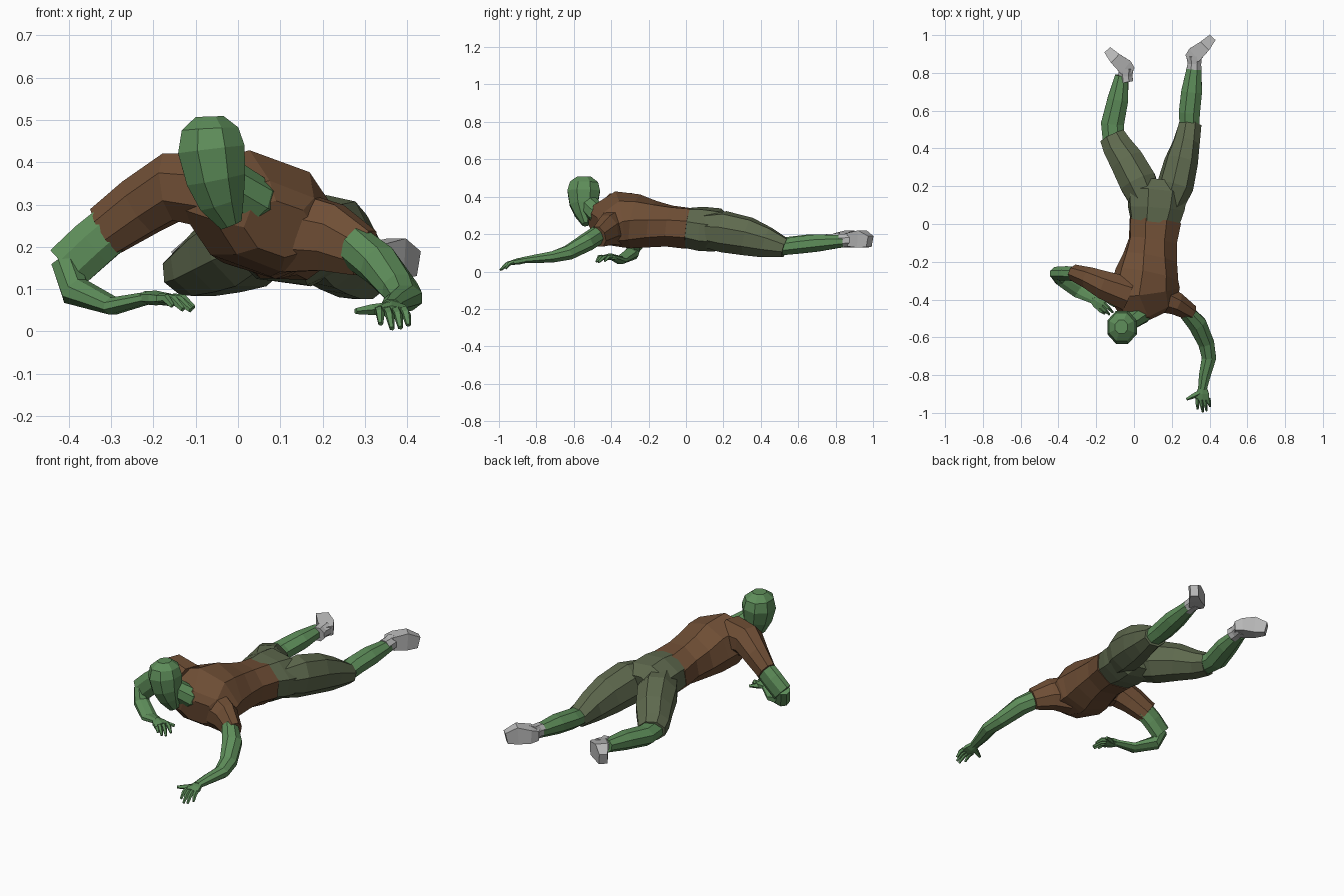
import bpy, bmesh, math
from mathutils import Vector


def material(name, rgb):
    m = bpy.data.materials.new(name)
    m.diffuse_color = (*rgb, 1)
    return m


SKIN = material("green skin", (0.112, 0.27, 0.102))
SHIRT = material("brown shirt", (0.16, 0.077, 0.036))
PANTS = material("olive trousers", (0.113, 0.142, 0.076))
SHOE = material("grey shoe", (0.48, 0.48, 0.48))


def tube(name, mat, stations, up=(0, 0, 1), n=8):
    """Flat-shaded loft. Station: x, y, z, half width, half height, tilt degrees."""
    up = Vector(up)
    pts = [Vector(s[:3]) for s in stations]
    bm = bmesh.new()
    rings = []
    for i, s in enumerate(stations):
        t = (pts[min(i + 1, len(pts) - 1)] - pts[max(i - 1, 0)]).normalized()
        side = t.cross(up).normalized()
        top = side.cross(t)
        a = math.radians(s[5] if len(s) > 5 else 0)
        u = side * math.cos(a) - top * math.sin(a)
        v = top * math.cos(a) + side * math.sin(a)
        k = 1 / math.cos(math.pi / n)
        ring = []
        for j in range(n):
            b = 2 * math.pi * (j + 0.5) / n
            ring.append(bm.verts.new(pts[i] + u * s[3] * k * math.cos(b)
                                     + v * s[4] * k * math.sin(b)))
        rings.append(ring)
    for r, q in zip(rings, rings[1:]):
        for j in range(n):
            bm.faces.new((r[j], r[(j + 1) % n], q[(j + 1) % n], q[j]))
    bm.faces.new(rings[0])
    bm.faces.new(rings[-1])
    bmesh.ops.recalc_face_normals(bm, faces=bm.faces)
    me = bpy.data.meshes.new(name)
    bm.to_mesh(me)
    bm.free()
    me.materials.append(mat)
    ob = bpy.data.objects.new(name, me)
    bpy.context.collection.objects.link(ob)
    return ob


# Torso, tilted so the -x shoulder is higher
tube("shirt_body", SHIRT, [
    (0.10, -0.485, 0.242, 0.09, 0.060, 18),
    (0.088, -0.455, 0.249, 0.150, 0.096, 20),
    (0.052, -0.36, 0.279, 0.184, 0.132, 20),
    (0.068, -0.27, 0.268, 0.160, 0.132, 17),
    (0.085, -0.18, 0.253, 0.138, 0.117, 10),
    (0.10, -0.09, 0.243, 0.124, 0.106, 5),
    (0.113, 0.015, 0.230, 0.135, 0.107, 2)])

# Neck and head
tube("neck", SKIN, [
    (0.06, -0.41, 0.30, 0.06, 0.06),
    (0.035, -0.48, 0.312, 0.052, 0.054),
    (-0.03, -0.52, 0.36, 0.045, 0.05)])
tube("head", SKIN, [
    (-0.016, -0.535, 0.252, 0.026, 0.020),
    (-0.038, -0.542, 0.305, 0.054, 0.052),
    (-0.052, -0.547, 0.36, 0.070, 0.075),
    (-0.063, -0.547, 0.43, 0.079, 0.087),
    (-0.066, -0.545, 0.478, 0.067, 0.075),
    (-0.067, -0.545, 0.508, 0.033, 0.036)], up=(0, -1, 0))

# Sleeves
tube("bent_sleeve", SHIRT, [
    (-0.03, -0.37, 0.328, 0.09, 0.09),
    (-0.155, -0.325, 0.342, 0.075, 0.08),
    (-0.23, -0.29, 0.295, 0.058, 0.07),
    (-0.312, -0.26, 0.238, 0.043, 0.061)])
tube("reaching_sleeve", SHIRT, [
    (0.13, -0.385, 0.235, 0.08, 0.095),
    (0.22, -0.42, 0.222, 0.06, 0.080),
    (0.30, -0.468, 0.185, 0.042, 0.056)])

# Bent arm
tube("bent_upper_arm", SKIN, [
    (-0.285, -0.267, 0.255, 0.037, 0.056),
    (-0.345, -0.262, 0.205, 0.038, 0.058),
    (-0.405, -0.262, 0.15, 0.035, 0.057)])
tube("bent_forearm", SKIN, [
    (-0.408, -0.265, 0.165, 0.034, 0.032),
    (-0.385, -0.29, 0.095, 0.038, 0.034),
    (-0.295, -0.352, 0.06, 0.040, 0.020),
    (-0.21, -0.40, 0.08, 0.024, 0.014)])

# Reaching arm
tube("reaching_arm", SKIN, [
    (0.275, -0.465, 0.20, 0.040, 0.048),
    (0.335, -0.53, 0.157, 0.049, 0.046),
    (0.382, -0.63, 0.10, 0.042, 0.038),
    (0.397, -0.71, 0.079, 0.038, 0.030),
    (0.375, -0.80, 0.068, 0.031, 0.023),
    (0.362, -0.875, 0.06, 0.023, 0.016)])


def hand(name, wrist, knuckles, width, tips, thumb):
    """Palm, four arched fingers spread over the knuckle line, and a thumb."""
    w, k = Vector(wrist), Vector(knuckles)
    side = (k - w).cross(Vector((0, 0, 1))).normalized()
    tube(name + "_palm", SKIN, [(*w, 0.022, 0.014),
                                (*w.lerp(k, 0.5), width * 0.95, 0.015),
                                (*k, width, 0.011)], n=6)
    for i, tip in enumerate(tips):
        start = k + side * width * (i - 1.5) * 0.55 - (k - w) * 0.1
        end = Vector(tip)
        mid = start.lerp(end, 0.5) + Vector((0, 0, 0.010))
        tube(f"{name}_finger_{i + 1}", SKIN, [(*start, 0.010, 0.010),
                                              (*mid, 0.009, 0.009),
                                              (*end, 0.005, 0.005)], n=5)
    start, end = w.lerp(k, 0.3), Vector(thumb)
    tube(name + "_thumb", SKIN, [(*start, 0.014, 0.012),
                                 (*start.lerp(end, 0.55), 0.012, 0.011),
                                 (*end, 0.006, 0.006)], n=5)


hand("reaching_hand", (0.363, -0.865, 0.06), (0.363, -0.93, 0.048), 0.035,
     [(0.403, -0.965, 0.015), (0.384, -0.988, 0.009),
      (0.364, -0.995, 0.007), (0.337, -0.978, 0.018)], (0.278, -0.928, 0.048))
hand("bent_hand", (-0.22, -0.395, 0.08), (-0.165, -0.428, 0.078), 0.038,
     [(-0.105, -0.435, 0.056), (-0.112, -0.468, 0.05),
      (-0.13, -0.48, 0.052), (-0.155, -0.475, 0.06)], (-0.125, -0.375, 0.068))

# Trousers: seat and two thighs
tube("trouser_seat", PANTS, [
    (0.11, -0.03, 0.235, 0.118, 0.10, 2),
    (0.118, 0.08, 0.228, 0.145, 0.112, 7),
    (0.125, 0.17, 0.222, 0.155, 0.108, 8),
    (0.13, 0.225, 0.212, 0.08, 0.075, 5)])
tube("straight_trouser_leg", PANTS, [
    (0.18, 0.08, 0.22, 0.07, 0.08, 8),
    (0.218, 0.20, 0.213, 0.090, 0.105, 12),
    (0.25, 0.33, 0.187, 0.083, 0.098, 10),
    (0.277, 0.43, 0.155, 0.068, 0.080, 5),
    (0.298, 0.53, 0.125, 0.059, 0.05)])
tube("splayed_trouser_leg", PANTS, [
    (0.075, 0.10, 0.23, 0.08, 0.085),
    (0.022, 0.22, 0.21, 0.098, 0.105),
    (-0.036, 0.33, 0.18, 0.090, 0.09),
    (-0.088, 0.41, 0.15, 0.078, 0.068),
    (-0.115, 0.465, 0.138, 0.068, 0.054)])

# Shins
tube("straight_shin", SKIN, [
    (0.294, 0.49, 0.127, 0.050, 0.042),
    (0.293, 0.59, 0.14, 0.056, 0.046),
    (0.305, 0.70, 0.152, 0.055, 0.046),
    (0.32, 0.84, 0.162, 0.037, 0.032)])
tube("splayed_shin", SKIN, [
    (-0.108, 0.42, 0.138, 0.055, 0.044),
    (-0.114, 0.53, 0.136, 0.061, 0.047),
    (-0.085, 0.66, 0.153, 0.055, 0.045),
    (-0.065, 0.785, 0.165, 0.035, 0.032)])


# Shoes lie on their sides with flat soles and toes turned outward
def shoe(name, x, y, s):
    tube(name + "_cuff", SHOE, [
        (x - s * 0.003, y - 0.05, 0.163, 0.038, 0.037),
        (x, y - 0.02, 0.166, 0.036, 0.035),
        (x - s * 0.003, y + 0.02, 0.17, 0.040, 0.038)])
    tube(name, SHOE, [
        (x - s * 0.034, y + 0.003, 0.168, 0.024, 0.026),
        (x + s * 0.000, y + 0.026, 0.170, 0.042, 0.036),
        (x + s * 0.052, y + 0.070, 0.174, 0.032, 0.046),
        (x + s * 0.092, y + 0.113, 0.160, 0.021, 0.030)], n=4)


shoe("straight_leg_shoe", 0.32, 0.87, 1)
shoe("splayed_leg_shoe", -0.045, 0.804, -1)
